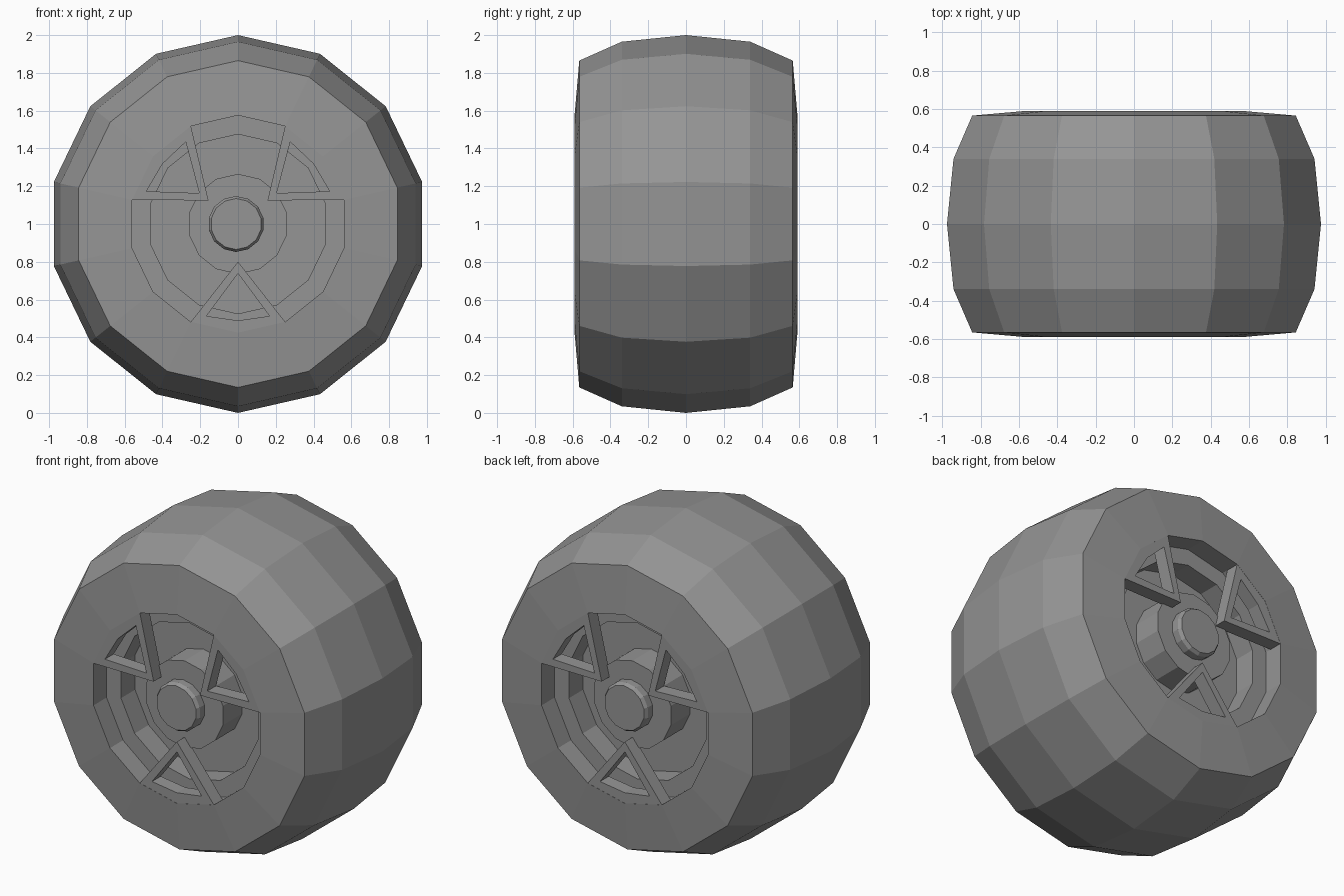
import bpy
import bmesh
from math import sin, cos, pi

SIDES = 14
STEP = 2 * pi / SIDES
AXLE_Z = 1.0

if "Cube" in bpy.data.objects:
    bpy.data.objects.remove(bpy.data.objects["Cube"], do_unlink=True)

grey = bpy.data.materials.new("mid_grey")
grey.use_nodes = True
grey.diffuse_color = (0.3, 0.3, 0.3, 1)
bsdf = next(n for n in grey.node_tree.nodes if n.type == 'BSDF_PRINCIPLED')
bsdf.inputs["Base Color"].default_value = grey.diffuse_color


def finish(bm, name):
    """Clean the mesh and turn it into a flat-shaded object on the axle."""
    bmesh.ops.remove_doubles(bm, verts=bm.verts, dist=1e-5)
    bmesh.ops.recalc_face_normals(bm, faces=bm.faces)
    mesh = bpy.data.meshes.new(name)
    bm.to_mesh(mesh)
    bm.free()
    mesh.materials.append(grey)
    obj = bpy.data.objects.new(name, mesh)
    obj.location.z = AXLE_Z
    bpy.context.collection.objects.link(obj)
    return obj


def polar(r, angle):
    """Point on the wheel plane, angle measured from straight up."""
    return r * sin(angle), r * cos(angle)


def lathe(name, profile, closed=False):
    """Spin (radius, y) points around the axle."""
    bm = bmesh.new()
    rings = []
    for r, y in profile:
        ring = []
        for i in range(SIDES):
            x, z = polar(r, i * STEP)
            ring.append(bm.verts.new((x, y, z)))
        rings.append(ring)
    pairs = list(zip(rings, rings[1:]))
    if closed:
        pairs.append((rings[-1], rings[0]))
    for a, b in pairs:
        for i in range(SIDES):
            j = (i + 1) % SIDES
            bm.faces.new((a[i], a[j], b[j], b[i]))
    return finish(bm, name)


def both_sides(half):
    """Complete a front half profile with its back half."""
    return half + [(r, -y) for r, y in reversed(half) if y != 0]


def spoke(name, angle):
    """Triangular frame with its point at the hub and its base on the rim."""
    outer = [(0.2, 0), (0.575, -STEP), (0.575, 0), (0.575, STEP)]
    inner = [(0.262, 0), (0.515, -0.33), (0.511, 0), (0.515, 0.33)]
    bm = bmesh.new()
    loops = []
    for outline, y in ((outer, -0.589), (inner, -0.589), (inner, -0.505), (outer, -0.505)):
        loop = []
        for r, a in outline:
            x, z = polar(r, angle + a)
            loop.append(bm.verts.new((x, y, z)))
        loops.append(loop)
    for k in range(4):
        a, b = loops[k], loops[(k + 1) % 4]
        for i in range(4):
            j = (i + 1) % 4
            bm.faces.new((a[i], a[j], b[j], b[i]))
    return finish(bm, name)


# Tyre with rounded tread, shallow sidewalls and a straight bore
lathe("tyre", both_sides([(0.575, -0.59), (0.865, -0.565), (0.965, -0.34), (1.0, 0)]), closed=True)

# Stepped rim and central hub
lathe("rim", both_sides([(0, -0.33), (0.475, -0.33), (0.475, -0.465), (0.575, -0.465)]))
lathe("hub", both_sides([(0, -0.515), (0.265, -0.515)]))

# Hub caps and spokes on each face, the back turned half a circle
for side, turn in (("front", 0), ("back", pi)):
    cap = lathe(side + "_hub_cap", [(0, -0.5), (0.148, -0.5), (0.148, -0.56), (0.135, -0.58), (0, -0.58)])
    cap.location.x = -0.01 * cos(turn)
    cap.rotation_euler.z = turn
    for label, steps in (("lower", 7), ("left", 2), ("right", -2)):
        spoke(f"{side}_{label}_spoke", steps * STEP).rotation_euler.z = turn
